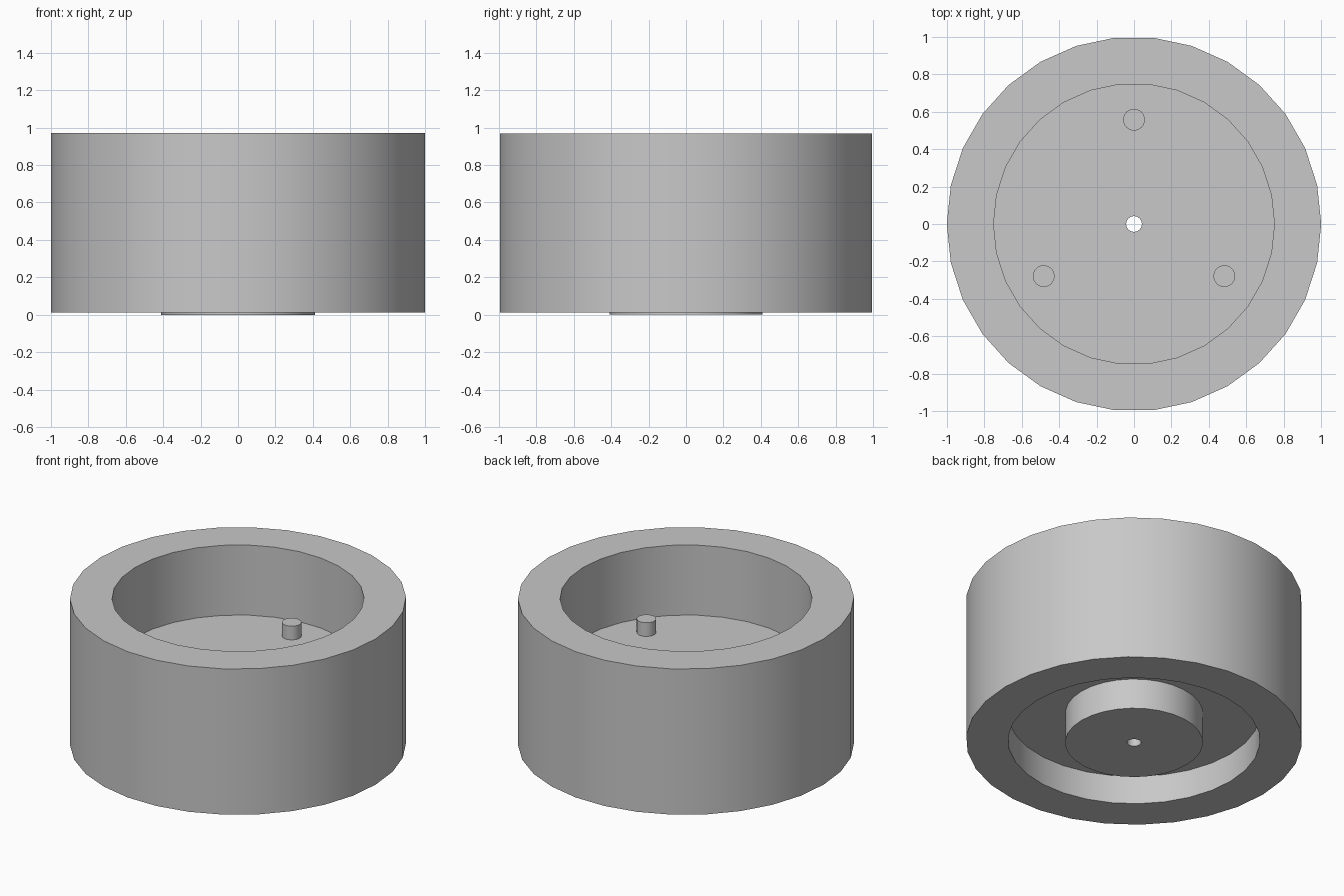
import bpy
import bmesh
import math

cube = bpy.data.objects.get("Cube")
if cube:
    bpy.data.objects.remove(cube, do_unlink=True)

grey = bpy.data.materials.new("plain_grey")
grey.use_nodes = True
colour = (0.58, 0.58, 0.58, 1.0)
grey.diffuse_color = colour
grey.node_tree.nodes["Principled BSDF"].inputs["Base Color"].default_value = colour


def lathe(name, profile, sides, location=(0, 0, 0)):
    """Spin a closed (radius, height) profile about z; zero radius makes a pole."""
    bm = bmesh.new()
    rings = []
    for r, z in profile:
        if r == 0:
            rings.append([bm.verts.new((0, 0, z))] * sides)
        else:
            rings.append([bm.verts.new((r * math.cos(a), r * math.sin(a), z))
                          for a in (math.tau * i / sides for i in range(sides))])
    for k, ring in enumerate(rings):
        after = rings[(k + 1) % len(rings)]
        for i in range(sides):
            j = (i + 1) % sides
            corners = list(dict.fromkeys((ring[i], ring[j], after[j], after[i])))
            if len(corners) > 2:
                bm.faces.new(corners)
    bmesh.ops.recalc_face_normals(bm, faces=bm.faces)
    mesh = bpy.data.meshes.new(name)
    bm.to_mesh(mesh)
    bm.free()
    mesh.materials.append(grey)
    obj = bpy.data.objects.new(name, mesh)
    obj.location = location
    bpy.context.collection.objects.link(obj)
    bpy.ops.object.select_all(action="DESELECT")
    obj.select_set(True)
    bpy.context.view_layer.objects.active = obj
    bpy.ops.object.shade_smooth_by_angle(angle=math.radians(30))
    return obj


outer, inner, hub, bore = 1.0, 0.75, 0.41, 0.042
top, floor, ceiling, base = 0.97, 0.51, 0.2, 0.013

# Wheel body: outer wall, upper well, bored floor, projecting hub, lower recess
lathe("wheel_body", [
    (outer, base), (outer, top), (inner, top), (inner, floor),
    (bore, floor), (bore, 0), (hub, 0), (hub, ceiling),
    (inner, ceiling), (inner, base),
], 30)

# Three locating pegs standing on the well floor
peg_radius, peg_height, peg_circle = 0.058, 0.09, 0.557
for n, side in enumerate(("back", "right", "left")):
    angle = math.radians(90 + 120 * n)
    lathe(side + "_peg", [
        (0, -0.02), (peg_radius, -0.02), (peg_radius, peg_height), (0, peg_height),
    ], 24, (peg_circle * math.cos(angle), peg_circle * math.sin(angle), floor))
